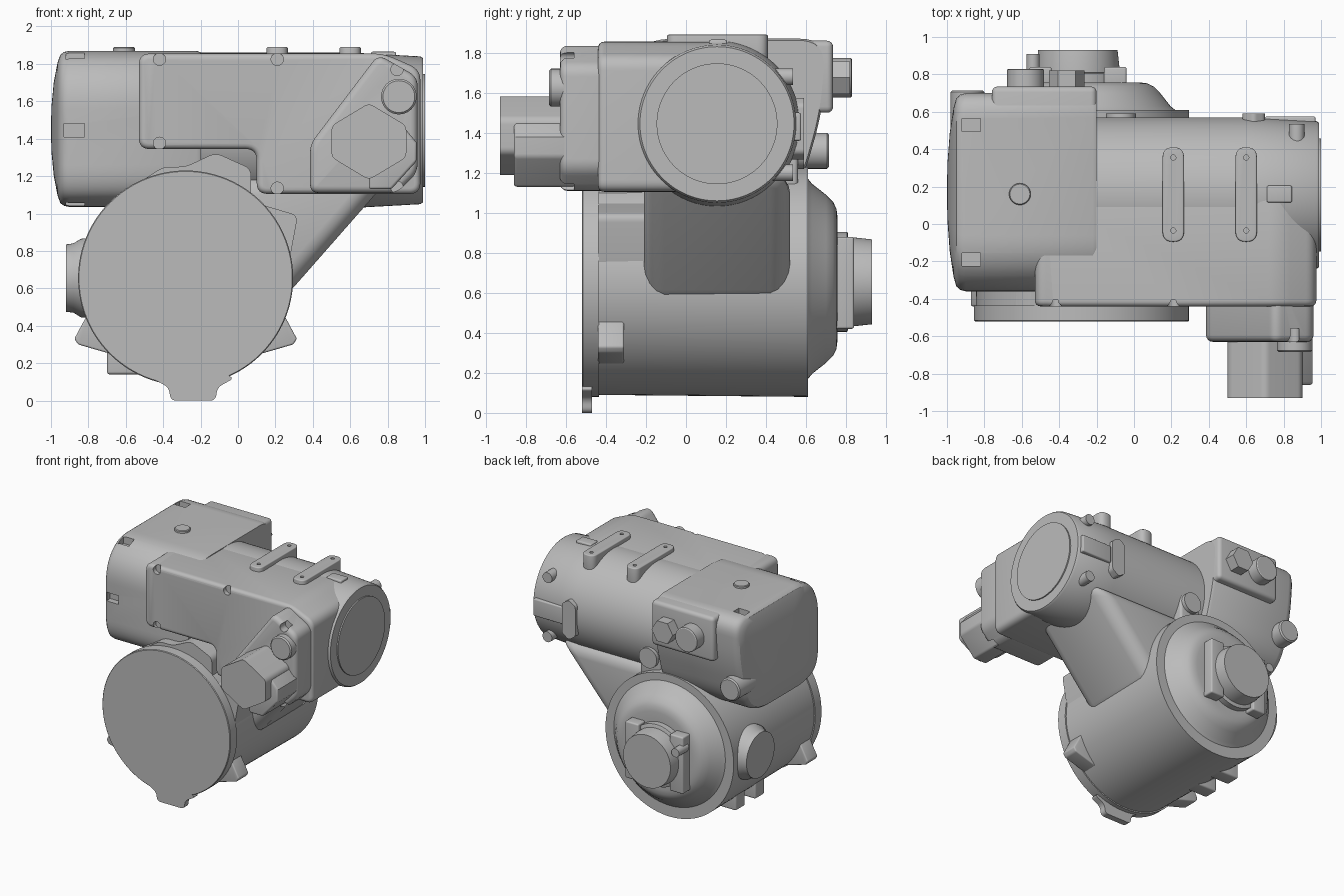
import bpy, bmesh, math
from mathutils import Vector

if "Cube" in bpy.data.objects:
    bpy.data.objects.remove(bpy.data.objects["Cube"], do_unlink=True)

grey = bpy.data.materials.new("machine_grey")
grey.use_nodes = True
grey.diffuse_color = (0.5, 0.5, 0.5, 1)
grey.node_tree.nodes["Principled BSDF"].inputs["Base Color"].default_value = (0.5, 0.5, 0.5, 1)


def place(axis, u, v, t):
    return {"x": (t, u, v), "y": (u, t, v), "z": (u, v, t)}[axis]


def activate(ob):
    bpy.ops.object.select_all(action="DESELECT")
    ob.select_set(True)
    bpy.context.view_layer.objects.active = ob


def smooth(ob):
    activate(ob)
    bpy.ops.object.shade_smooth_by_angle(angle=math.radians(32))


def loft(name, axis, sections, bevel=0):
    """Join matching outlines, given as (position, points), along an axis."""
    bm = bmesh.new()
    rings = [[bm.verts.new(place(axis, u, v, t)) for u, v in pts] for t, pts in sections]
    for a, b in zip(rings, rings[1:]):
        for i in range(len(a)):
            j = (i + 1) % len(a)
            bm.faces.new((a[i], a[j], b[j], b[i]))
    bm.faces.new(rings[0])
    bm.faces.new(rings[-1])
    bmesh.ops.recalc_face_normals(bm, faces=bm.faces)
    mesh = bpy.data.meshes.new(name)
    bm.to_mesh(mesh)
    bm.free()
    mesh.materials.append(grey)
    ob = bpy.data.objects.new(name, mesh)
    bpy.context.collection.objects.link(ob)
    if bevel:
        activate(ob)
        mod = ob.modifiers.new("Rounded edges", "BEVEL")
        mod.width, mod.segments = bevel, 4
        mod.limit_method, mod.angle_limit = "ANGLE", math.radians(40)
        bpy.ops.object.modifier_apply(modifier=mod.name)
    smooth(ob)
    return ob


def prism(name, axis, pts, a, b, bevel=0):
    return loft(name, axis, [(a, pts), (b, pts)], bevel)


def box(name, x, y, z, bevel=0):
    return prism(name, "z", [(x[0], y[0]), (x[1], y[0]), (x[1], y[1]), (x[0], y[1])], *z, bevel)


def circle(u, v, r, n=64):
    return [(u + r * math.cos(math.tau * i / n), v + r * math.sin(math.tau * i / n)) for i in range(n)]


def lathe(name, axis, centre, profile, n=64):
    return loft(name, axis, [(t, circle(*centre, r, n)) for t, r in profile])


def rounded(pts, radius, n=8):
    """Replace every corner of an outline by a curve."""
    out = []
    for i, p in enumerate(pts):
        c, a, b = Vector(p), Vector(pts[i - 1]), Vector(pts[(i + 1) % len(pts)])
        s = c + (a - c).normalized() * min(radius, (a - c).length * 0.48)
        e = c + (b - c).normalized() * min(radius, (b - c).length * 0.48)
        for k in range(n + 1):
            t = k / n
            out.append(tuple(s * (1 - t) ** 2 + c * 2 * t * (1 - t) + e * t * t))
    return out


def cut(ob, cutters):
    for c in cutters:
        c.hide_render = True
        activate(ob)
        mod = ob.modifiers.new("Recess", "BOOLEAN")
        mod.operation, mod.solver, mod.object = "DIFFERENCE", "EXACT", c
        bpy.ops.object.modifier_apply(modifier=mod.name)
        bpy.data.objects.remove(c, do_unlink=True)
    smooth(ob)


DRUM = (-0.28, 0.655)
HUB = (-0.30, 0.655)
BARREL = (0.155, 1.445)

# Lower drum with its front flange, foot tab and rear dome
lathe("drum", "y", DRUM, [(-0.45, 0.565), (0.61, 0.575)], 96)
lathe("front_flange", "y", DRUM, [(-0.52, 0.57), (-0.515, 0.575), (-0.435, 0.575)], 96)
prism("foot_tab", "y", rounded([(-0.46, 0.12), (-0.37, 0.07), (-0.36, 0), (-0.12, 0),
      (-0.11, 0.07), (-0.02, 0.12), (-0.2, 0.2)], 0.03), -0.52, -0.47)
lathe("rear_dome", "y", (-0.28, 0.67), [(0.55, 0.5), (0.61, 0.5), (0.63, 0.475), (0.70, 0.42),
      (0.735, 0.385), (0.752, 0.35), (0.757, 0.31), (0.757, 0.25)], 96)

# Rear hub with its collar, collar lugs and bolt
lathe("hub_collar", "y", HUB, [(0.74, 0.25), (0.805, 0.25), (0.81, 0.24)])
lathe("rear_hub", "y", HUB, [(0.74, 0.222), (0.84, 0.222), (0.93, 0.212)])
for side in (-1, 1):
    x = HUB[0] + side * 0.2
    box("collar_lug", (x - 0.06, x + 0.06), (0.74, 0.84), (0.42, 0.88), 0.012)
lathe("hub_bolt", "y", (-0.54, 0.78), [(0.78, 0.035), (0.91, 0.035)], 24)

# Flange lugs around the drum
lug = [(0.2, 0.5), (0.24, 0.47), (0.315, 0.33), (0.295, 0.3), (0.07, 0.235), (0, 0.4)]
prism("lower_lug_left", "y", lug, -0.44, -0.31, 0.01)
prism("lower_lug_right", "y", [(2 * DRUM[0] - x, z) for x, z in lug], -0.44, -0.31, 0.01)
prism("side_lug", "y", rounded([(0.05, 1.07), (0.32, 0.99), (0.27, 0.72), (0, 0.8)], 0.04),
      -0.44, -0.21)
prism("top_lug", "y", rounded([(-0.66, 1.08), (-0.4, 1.25), (-0.28, 1.25), (-0.12, 1.325),
      (0.07, 1.24), (0.07, 1), (-0.4, 0.9)], 0.04), -0.435, -0.22)

# Side port and small feet on the drum
lathe("side_port", "x", (0.36, 0.655), [(-0.7, 0.22), (-0.84, 0.21), (-0.88, 0.185), (-0.92, 0.18)])
for y in (0.05, 0.3):
    box("drum_foot", (-0.7, -0.5), (y - 0.06, y + 0.06), (0.14, 0.35), 0.015)

# Neck joining drum and barrel
prism("neck", "y", [(-0.3, 1.2), (0.82, 1.2), (0.24, 0.54), (-0.2, 0.54)], -0.21, 0.52, 0.1)

# Upper barrel with end disc
lathe("barrel", "x", BARREL, [(-0.4, 0.415), (0.62, 0.415), (0.975, 0.395), (0.99, 0.385)], 96)
lathe("end_disc", "x", BARREL, [(0.97, 0.302), (1.0, 0.302)], 72)

# Gear housing on the right end, domed outward
outline = rounded([(-0.36, 1.12), (-0.2, 1.035), (0.42, 1.035), (0.58, 1.15), (0.68, 1.5),
                   (0.71, 1.87), (-0.2, 1.87), (-0.36, 1.7)], 0.14)


def shrunk(s):
    return [(0.17 + (y - 0.17) * s, 1.45 + (z - 1.45) * s) for y, z in outline]


housing = loft("gear_housing", "x", [(-0.2, shrunk(0.98)), (-0.22, outline), (-0.9, outline),
               (-0.93, shrunk(0.985)), (-0.95, shrunk(0.95)), (-0.965, shrunk(0.85)),
               (-0.985, shrunk(0.6)), (-0.997, shrunk(0.3)), (-1.0, shrunk(0.05))])
recesses = [box("recess", (-0.93, -0.82), (-0.5, -0.31), (1.41, 1.48))]
for y in (-0.19, 0.53):
    for z in ((1.8, 1.95), (0.95, 1.09)):
        recesses.append(box("recess", (-0.92, -0.82), (y - 0.035, y + 0.035), z))
cut(housing, recesses)

# Rear connector box with plug, nut and lower sensor
box("connector_box", (-0.76, -0.2), (0.3, 0.735), (1.5, 1.86), 0.03)
lathe("round_plug", "y", (-0.58, 1.675), [(0.7, 0.098), (0.825, 0.098), (0.83, 0.09)], 40)
lathe("hex_nut", "y", (-0.36, 1.675), [(0.7, 0.095), (0.82, 0.095)], 6)
lathe("lower_sensor", "y", (-0.89, 1.31), [(0.5, 0.09), (0.705, 0.09), (0.715, 0.08)], 40)
lathe("joint_button", "y", (-0.07, 1.3), [(0.4, 0.08), (0.59, 0.08)], 40)
box("joint_bracket", (-0.16, 0.02), (0.4, 0.56), (1.12, 1.36), 0.02)

# Front cover with screw recesses
cover = prism("front_cover", "y", rounded([(-0.53, 1.345), (0.1, 1.345), (0.1, 1.105), (0.975, 1.105),
              (0.975, 1.77), (0.78, 1.855), (-0.53, 1.855)], 0.06), -0.44, 0.15, 0.03)
cut(cover, [lathe("screw_recess", "y", c, [(-0.6, 0.033), (-0.405, 0.033)], 24)
            for c in ((-0.42, 1.825), (0.21, 1.825), (0.21, 1.135), (-0.42, 1.375))])

# Cable outlet block on the front
outlet = prism("outlet_block", "y", rounded([(0.385, 1.11), (0.85, 1.11), (0.96, 1.22), (0.96, 1.73),
               (0.75, 1.85), (0.385, 1.37)], 0.05), -0.3, -0.63, 0.05)
cut(outlet, [lathe("screw_recess", "y", c, [(-0.8, 0.033), (-0.56, 0.033)], 24)
             for c in ((0.85, 1.77), (0.85, 1.14))])
prism("hex_connector", "y", rounded([(0.7, 1.59), (0.9, 1.47), (0.9, 1.3), (0.7, 1.18),
      (0.5, 1.3), (0.5, 1.47)], 0.03), -0.55, -0.93)
prism("connector_flank", "y", [(0.7, 1.13), (0.82, 1.13), (0.955, 1.28), (0.955, 1.38),
      (0.88, 1.47), (0.7, 1.4)], -0.55, -0.86, 0.015)
lathe("outlet_plug", "y", (0.86, 1.625), [(-0.5, 0.095), (-0.675, 0.095), (-0.685, 0.085)], 40)

# Top strips, button and tab
for x in (0.21, 0.6):
    strip = prism("top_strip", "z", rounded([(x - 0.057, -0.095), (x + 0.057, -0.095),
                  (x + 0.057, 0.41), (x - 0.057, 0.41)], 0.056), 1.75, 1.89, 0.008)
    cut(strip, [lathe("strip_hole", "z", (x, y), [(1.87, 0.014), (1.95, 0.014)], 16)
                for y in (-0.035, 0.355)])
lathe("top_button", "z", (-0.61, 0.16), [(1.8, 0.058), (1.885, 0.058), (1.89, 0.053)], 40)
box("top_tab", (0.71, 0.845), (0.115, 0.205), (1.8, 1.865), 0.01)

# Latch and pins on the back of the barrel
box("latch_plate", (0.7, 0.97), (0.5, 0.575), (1.36, 1.5), 0.01)
prism("latch_clip", "y", rounded([(0.58, 1.3), (0.64, 1.26), (0.7, 1.3), (0.7, 1.54),
      (0.64, 1.58), (0.58, 1.54)], 0.02), 0.5, 0.59)
for z in (1.2, 1.68):
    lathe("barrel_pin", "y", (0.87, z), [(0.35, 0.042), (0.535, 0.042)], 24)
